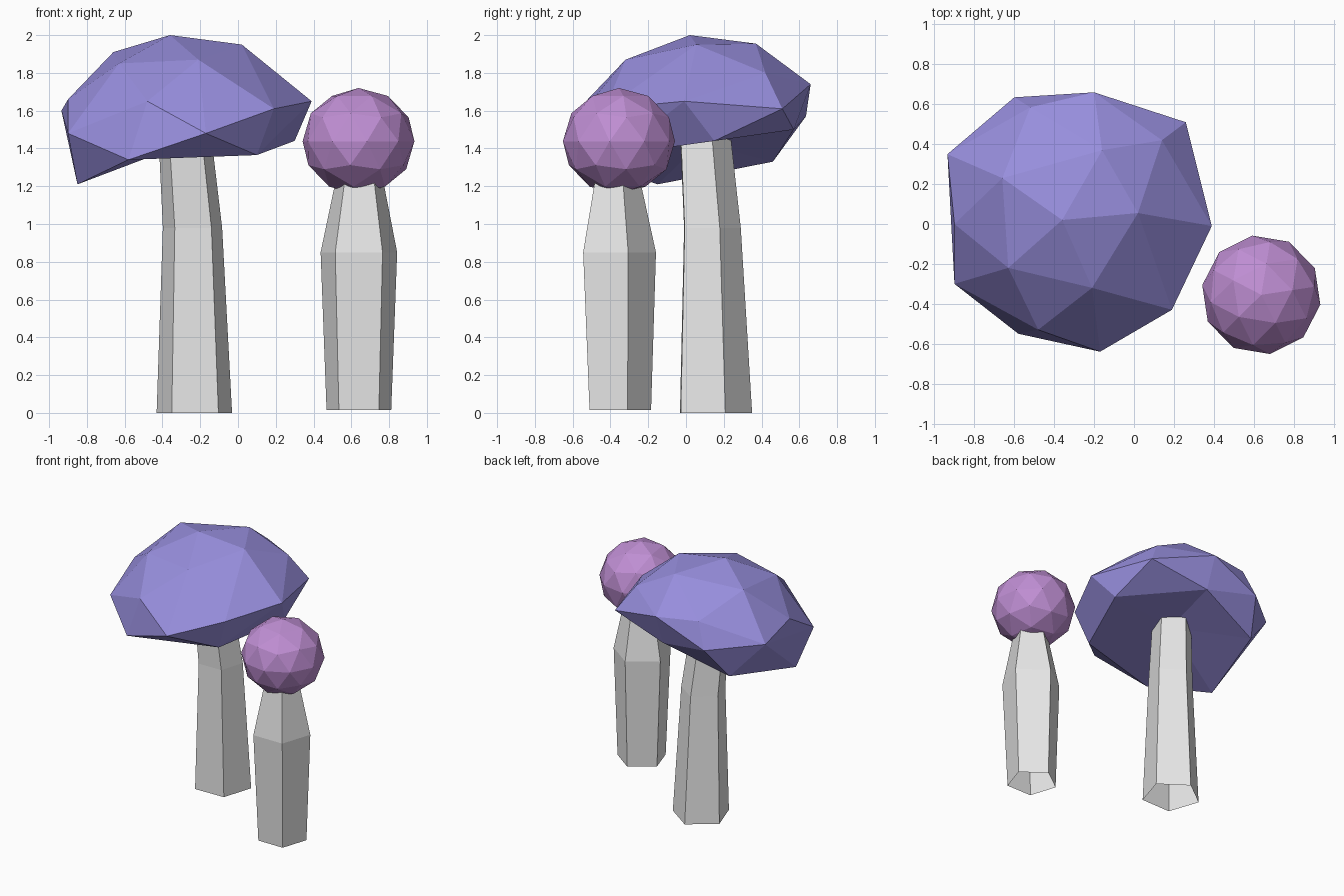
import bpy, bmesh, math
from mathutils import Matrix

if "Cube" in bpy.data.objects:
    bpy.data.objects.remove(bpy.data.objects["Cube"])


def material(name, rgb):
    m = bpy.data.materials.new(name)
    m.diffuse_color = (*rgb, 1)
    m.use_nodes = True
    m.node_tree.nodes["Principled BSDF"].inputs["Base Color"].default_value = m.diffuse_color
    return m


def finish(name, bm, mat):
    bmesh.ops.recalc_face_normals(bm, faces=bm.faces)
    me = bpy.data.meshes.new(name)
    bm.to_mesh(me)
    bm.free()
    me.materials.append(mat)
    ob = bpy.data.objects.new(name, me)
    bpy.context.collection.objects.link(ob)
    return ob


violet = material("violet cap", (0.31, 0.27, 0.72))
pink = material("pink cap", (0.52, 0.27, 0.65))
grey = material("pale grey stem", (0.8, 0.8, 0.8))


# Five-sided open stems: each section is (x, y, z, radius)
def stem(name, sections, turn):
    bm = bmesh.new()
    rings = []
    for x, y, z, r in sections:
        angles = [math.radians(turn + 72 * i) for i in range(5)]
        rings.append([bm.verts.new((x + r * math.cos(a), y + r * math.sin(a), z))
                      for a in angles])
    for lo, hi in zip(rings, rings[1:]):
        for i in range(5):
            j = (i + 1) % 5
            bm.faces.new((lo[i], lo[j], hi[j], hi[i]))
    finish(name, bm, grey)


stem("large_stem", [(-0.23, 0.14, 0, 0.21), (-0.24, 0.125, 0.98, 0.165),
                    (-0.28, 0.09, 1.46, 0.147)], 19)
stem("small_stem", [(0.64, -0.365, 0.015, 0.18), (0.64, -0.372, 0.85, 0.213),
                    (0.643, -0.375, 1.24, 0.13)], 18)

# Large cap: faceted dome hull with a hollowed underside
dome = [(-0.36, 0.02, 2.0), (0.02, 0.055, 1.95), (-0.63, -0.22, 1.85),
        (-0.21, -0.32, 1.87), (-0.66, 0.23, 1.91), (-0.16, 0.37, 1.955),
        (0.14, 0.42, 1.80), (-0.52, 0.585, 1.76), (-0.48, -0.53, 1.65),
        (-0.90, 0.0, 1.66), (-0.935, 0.35, 1.60), (-0.60, 0.635, 1.57),
        (-0.20, 0.66, 1.74), (0.26, 0.51, 1.61), (0.39, -0.01, 1.65),
        (0.19, -0.43, 1.61), (-0.17, -0.64, 1.48), (-0.90, -0.30, 1.48)]
rim = [(-0.58, -0.55, 1.34), (0.10, -0.38, 1.365), (0.30, 0.15, 1.44),
       (-0.20, 0.57, 1.50), (-0.70, 0.46, 1.33), (-0.85, -0.15, 1.21)]
bm = bmesh.new()
for p in dome:
    bm.verts.new(p)
rim_verts = {bm.verts.new(p) for p in rim}
bmesh.ops.convex_hull(bm, input=bm.verts[:])
under = [f for f in bm.faces if all(v in rim_verts for v in f.verts)]
bmesh.ops.delete(bm, geom=under, context='FACES')
centre = bm.verts.new((-0.27, 0.08, 1.43))
for e in [e for e in bm.edges if len(e.link_faces) == 1]:
    bm.faces.new((*e.verts, centre))
bmesh.ops.delete(bm, geom=[v for v in bm.verts if not v.link_faces], context='VERTS')
finish("large_cap", bm, violet)

# Small cap: faceted ball
bm = bmesh.new()
bmesh.ops.create_icosphere(
    bm, subdivisions=2, radius=1,
    matrix=Matrix.Translation((0.638, -0.355, 1.438))
    @ Matrix.Diagonal((0.3, 0.3, 0.282, 1)) @ Matrix.Rotation(0.15, 4, 'Z'))
finish("small_cap", bm, pink)
